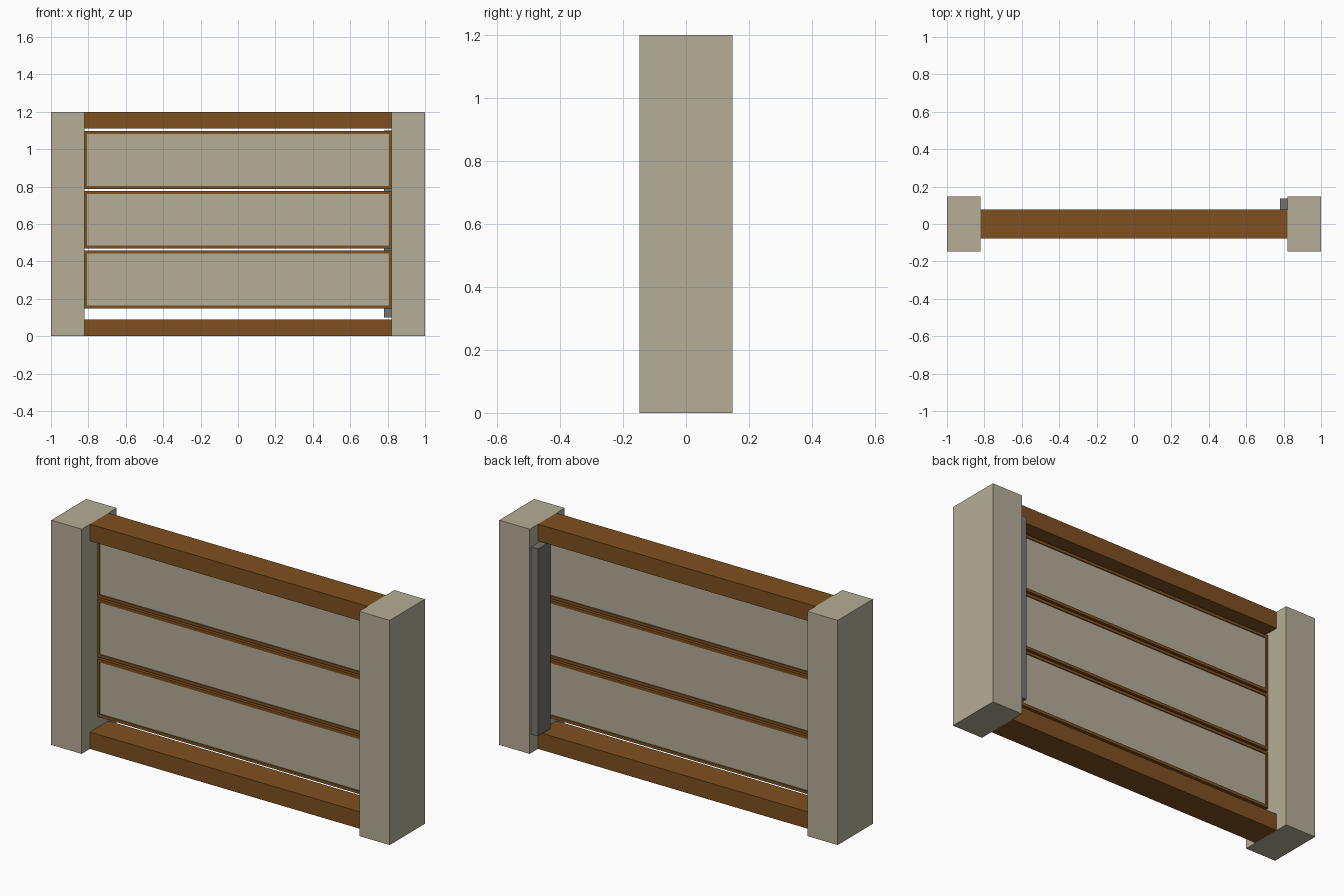
import bpy
import bmesh

cube = bpy.data.objects.get("Cube")
if cube:
    bpy.data.objects.remove(cube, do_unlink=True)


def material(name, rgb):
    mat = bpy.data.materials.new(name)
    mat.use_nodes = True
    mat.diffuse_color = (*rgb, 1)
    mat.node_tree.nodes["Principled BSDF"].inputs["Base Color"].default_value = (*rgb, 1)
    return mat


plaster = material("beige plaster", (0.46, 0.42, 0.31))
wood = material("brown wood", (0.21, 0.08, 0.0144))
metal = material("grey metal", (0.18, 0.175, 0.165))


def box(name, xs, ys, zs, mat):
    """Box spanning the given (low, high) ranges."""
    bm = bmesh.new()
    bmesh.ops.create_cube(bm, size=1)
    for v in bm.verts:
        v.co = [r[0] if c < 0 else r[1] for c, r in zip(v.co, (xs, ys, zs))]
    mesh = bpy.data.meshes.new(name)
    bm.to_mesh(mesh)
    bm.free()
    mesh.materials.append(mat)
    obj = bpy.data.objects.new(name, mesh)
    bpy.context.collection.objects.link(obj)
    return obj


INNER = 0.82      # half width of the opening
HEIGHT = 1.2

# Side posts
for side, (lo, hi) in (("right", (-1, -INNER)), ("left", (INNER, 1))):
    box(f"{side}_post", (lo, hi), (-0.148, 0.148), (0, HEIGHT), plaster)

# Bottom and top rails
for name, z in (("bottom_rail", 0), ("top_rail", HEIGHT - 0.09)):
    box(name, (-INNER, INNER), (-0.078, 0.078), (z, z + 0.09), wood)

# Three framed panels stacked with narrow gaps
BAR, SIDE_BAR, DEPTH, RECESS = 0.016, 0.012, 0.016, 0.005
PANEL_H, PITCH = 0.309, 0.319
for i in range(3):
    z0 = 0.149 + i * PITCH
    z1 = z0 + PANEL_H
    n = f"panel_{i + 1}"
    ys = (-DEPTH, DEPTH)
    inside = INNER - SIDE_BAR
    box(n + "_bottom_bar", (-INNER, INNER), ys, (z0, z0 + BAR), wood)
    box(n + "_top_bar", (-INNER, INNER), ys, (z1 - BAR, z1), wood)
    box(n + "_right_bar", (-INNER, -inside), ys, (z0 + BAR, z1 - BAR), wood)
    box(n + "_left_bar", (inside, INNER), ys, (z0 + BAR, z1 - BAR), wood)
    box(n + "_infill", (-inside, inside), (-DEPTH + RECESS, DEPTH - RECESS),
        (z0 + BAR, z1 - BAR), plaster)

# Upright metal strip behind the panels
box("metal_strip", (0.78, INNER), (0.03, 0.135), (0.1, 1.1), metal)
